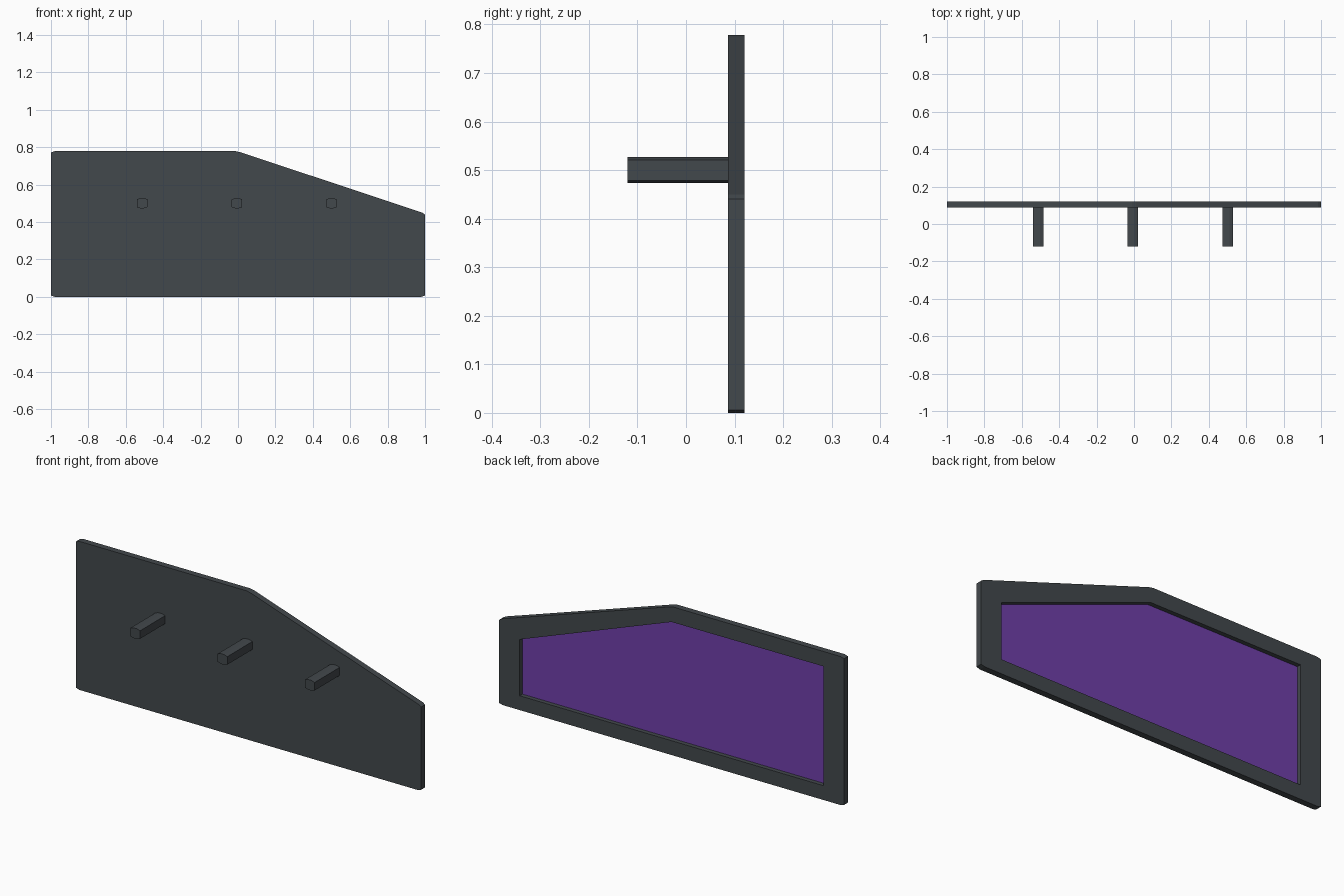
import bpy, bmesh

if "Cube" in bpy.data.objects:
    bpy.data.objects.remove(bpy.data.objects["Cube"])


def prism(name, profile, y0, y1):
    """Extrude an x-z profile from y0 to y1."""
    bm = bmesh.new()
    face = bm.faces.new([bm.verts.new((x, y0, z)) for x, z in profile])
    out = bmesh.ops.extrude_face_region(bm, geom=[face])
    verts = [g for g in out["geom"] if isinstance(g, bmesh.types.BMVert)]
    bmesh.ops.translate(bm, verts=verts, vec=(0, y1 - y0, 0))
    bmesh.ops.recalc_face_normals(bm, faces=bm.faces)
    mesh = bpy.data.meshes.new(name)
    bm.to_mesh(mesh)
    bm.free()
    ob = bpy.data.objects.new(name, mesh)
    bpy.context.collection.objects.link(ob)
    return ob


def material(name, color):
    mat = bpy.data.materials.new(name)
    mat.diffuse_color = color
    mat.use_nodes = True
    mat.node_tree.nodes["Principled BSDF"].inputs["Base Color"].default_value = mat.diffuse_color
    return mat


dark = material("dark_frame", (0.055, 0.065, 0.072, 1))
purple = material("purple_panel", (0.16, 0.05, 0.40, 1))

# Backing board with clipped corners
outline = [(-1, 0.006), (-0.98, 0), (0.98, 0), (1, 0.006), (1, 0.44),
           (0.985, 0.45), (0.012, 0.773), (-0.012, 0.778),
           (-0.98, 0.778), (-1, 0.772)]
board = prism("board", outline, 0.087, 0.12)
board.data.materials.append(dark)

# Recess in the back of the board
opening = [(-0.88, 0.075), (0.88, 0.075), (0.88, 0.37), (0, 0.697), (-0.88, 0.70)]
cutter = prism("recess_cutter", opening, 0.095, 0.15)
cutter.hide_render = True
cutter.hide_viewport = True
cut = board.modifiers.new("recess", 'BOOLEAN')
cut.object = cutter
cut.solver = 'EXACT'

# Coloured panel on the recess floor
panel = prism("inset_panel", opening, 0.093, 0.097)
panel.data.materials.append(purple)

# Three mounting pegs on the front
w, h, cx, cz = 0.028, 0.027, 0.018, 0.006
section = [(-w, -h + cz), (-w + cx, -h), (w - cx, -h), (w, -h + cz),
           (w, h - cz), (w - cx, h), (-w + cx, h), (-w, h - cz)]
for i, px in enumerate((-0.512, -0.006, 0.5)):
    peg = prism(f"peg_{i + 1}", [(px + x, 0.5 + z) for x, z in section], -0.12, 0.089)
    peg.data.materials.append(dark)
